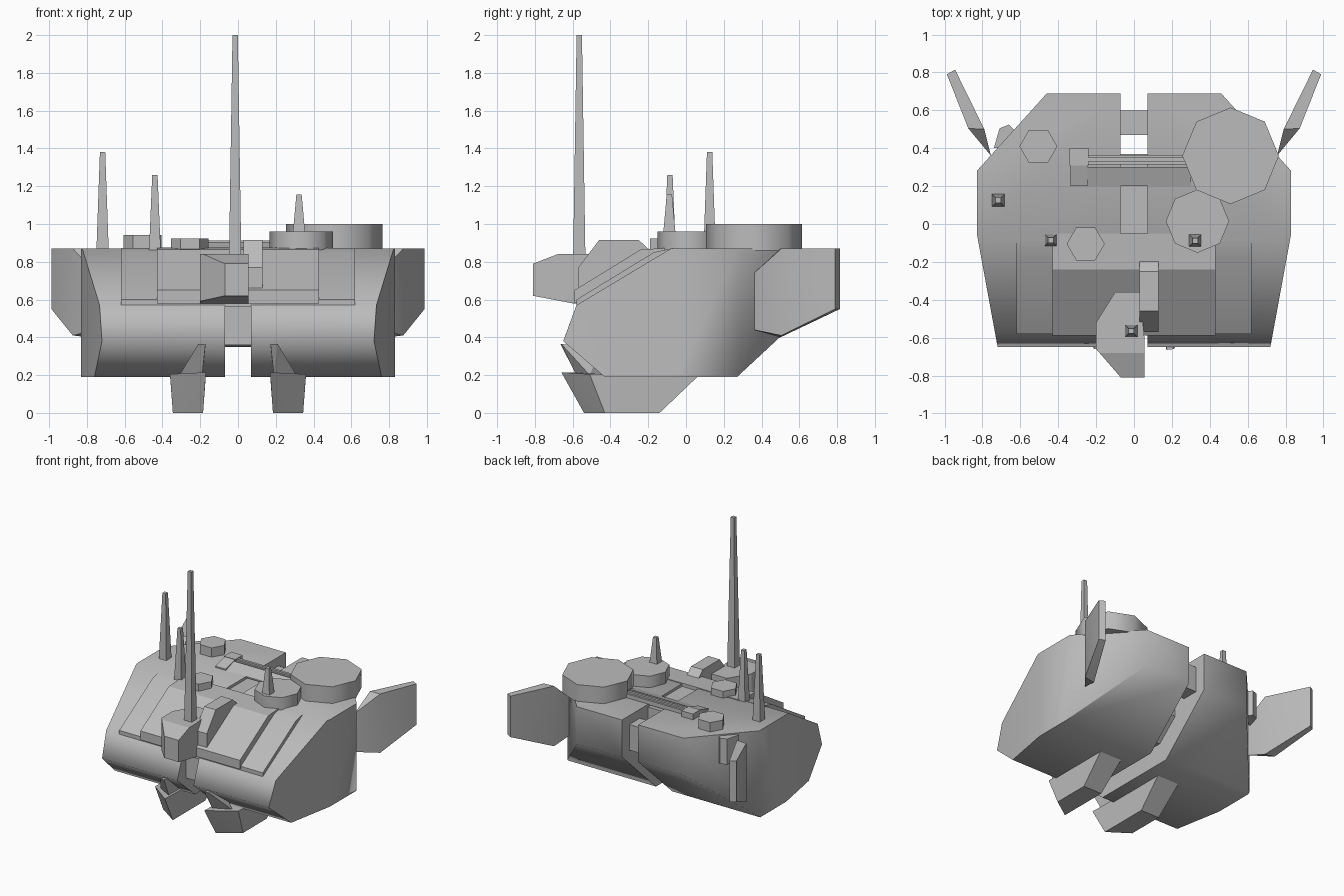
import bpy, bmesh, math
from mathutils import Vector

if "Cube" in bpy.data.objects:
    bpy.data.objects.remove(bpy.data.objects["Cube"])

grey = bpy.data.materials.new("plain_grey")
grey.use_nodes = True
grey.diffuse_color = (0.5, 0.5, 0.5, 1)
grey.node_tree.nodes["Principled BSDF"].inputs["Base Color"].default_value = (0.5, 0.5, 0.5, 1)


def hull_mesh(points):
    """Convex solid wrapped round the points, with flat areas merged."""
    bm = bmesh.new()
    for p in points:
        bm.verts.new(p)
    bmesh.ops.remove_doubles(bm, verts=bm.verts[:], dist=0.0005)
    bmesh.ops.convex_hull(bm, input=bm.verts[:])
    loose = [v for v in bm.verts if not v.link_faces]
    bmesh.ops.delete(bm, geom=loose, context='VERTS')
    bmesh.ops.dissolve_limit(bm, angle_limit=0.02, verts=bm.verts[:], edges=bm.edges[:])
    bmesh.ops.recalc_face_normals(bm, faces=bm.faces[:])
    return bm


def solid(name, points, smooth=30):
    bm = hull_mesh(points)
    mesh = bpy.data.meshes.new(name)
    bm.to_mesh(mesh)
    bm.free()
    mesh.materials.append(grey)
    obj = bpy.data.objects.new(name, mesh)
    bpy.context.collection.objects.link(obj)
    bpy.ops.object.select_all(action='DESELECT')
    obj.select_set(True)
    bpy.context.view_layer.objects.active = obj
    bpy.ops.object.shade_smooth_by_angle(angle=math.radians(smooth))
    return obj


def pair(name, points, smooth=30):
    for side, s in (("left", 1), ("right", -1)):
        solid(f"{side}_{name}", [(s * x, y, z) for x, y, z in points], smooth)


def cut_by_profile(points, profile):
    """Trim a solid by the edges of a clockwise (y, z) outline."""
    for a, b in zip(profile, profile[1:] + profile[:1]):
        bm = hull_mesh(points)
        bmesh.ops.bisect_plane(bm, geom=bm.verts[:] + bm.edges[:] + bm.faces[:],
                               plane_co=Vector((0, *a)),
                               plane_no=Vector((0, a[1] - b[1], b[0] - a[0])).normalized(),
                               clear_outer=True)
        points = [v.co.copy() for v in bm.verts]
        bm.free()
    return points


def plan(outline, z0, z1):
    return [(x, y, z) for x, y in outline for z in (z0, z1)]


def side(profile, x0, x1):
    return [(x, y, z) for y, z in profile for x in (x0, x1)]


def box(name, x, y, z):
    return solid(name, [(i, j, k) for i in x for j in y for k in z])


def ring(x, y, z, r, n, turn=0.0):
    return [(x + r * math.cos(turn + math.tau * i / n),
             y + r * math.sin(turn + math.tau * i / n), z) for i in range(n)]


# Two hull halves, split by a centre slot
half = [(0.07, -0.66), (0.72, -0.65), (0.83, -0.05), (0.83, 0.28), (0.46, 0.69), (0.07, 0.69)]
body = [(-0.65, 0.38), (-0.58, 0.57), (-0.08, 0.87), (0.69, 0.87),
        (0.69, 0.58), (0.27, 0.19), (-0.43, 0.19)]
pair("hull_half", cut_by_profile(plan(half, 0.1, 1), body), 72)

# Core and rear connector inside the slot
core = [(-0.54, 0.36), (-0.54, 0.57), (-0.08, 0.85), (0.37, 0.85), (0.37, 0.5), (0.2, 0.35)]
solid("centre_core", side(core, -0.08, 0.08))
box("rear_connector", (-0.08, 0.08), (0.47, 0.6), (0.6, 0.8))

# Layered armour on the sloping front
solid("outer_front_panel", side([(-0.58, 0.56), (-0.58, 0.6), (-0.17, 0.85), (-0.07, 0.872),
                                 (-0.07, 0.8)], -0.62, 0.62), 20)
solid("inner_front_panel", side([(-0.59, 0.58), (-0.59, 0.65), (-0.24, 0.865), (-0.05, 0.876),
                                 (-0.05, 0.8)], -0.43, 0.43), 20)
solid("front_ridge", side([(-0.57, 0.65), (-0.57, 0.77), (-0.46, 0.915), (-0.25, 0.915),
                           (-0.19, 0.86)], 0.03, 0.13), 20)

# Mast block at the nose
nose = [(-0.2, -0.66), (-0.07, -0.81), (0.055, -0.81), (0.055, -0.6),
        (0.03, -0.36), (-0.1, -0.36), (-0.2, -0.52)]
nose_side = [(-0.81, 0.62), (-0.81, 0.79), (-0.68, 0.84), (-0.36, 0.84), (-0.36, 0.58), (-0.6, 0.58)]
solid("mast_block", cut_by_profile(plan(nose, 0.5, 0.9), nose_side), 15)

# Drums and hatches on the roof
for name, x, y, z0, z1, r, n, turn in (
        ("large_drum", 0.51, 0.36, 0.86, 1.0, 0.255, 8, math.pi / 2),
        ("small_drum", 0.335, 0.015, 0.8, 0.96, 0.167, 8, math.pi / 2),
        ("rear_hatch", -0.505, 0.41, 0.85, 0.943, 0.1, 6, 0),
        ("front_hatch", -0.255, -0.105, 0.8, 0.923, 0.1, 6, 0)):
    solid(name, ring(x, y, z0, r, n, turn) + ring(x, y, z1, r, n, turn), 50)

# Tapered square aerials
for name, x, y, z0, z1 in (
        ("tall_mast", -0.015, -0.565, 0.82, 2.0),
        ("outer_aerial", -0.717, 0.125, 0.86, 1.38),
        ("front_aerial", -0.44, -0.085, 0.82, 1.26),
        ("drum_aerial", 0.323, -0.088, 0.95, 1.155)):
    solid(name, ring(x, y, z0, 0.046, 4, math.pi / 4) + ring(x, y, z1, 0.02, 4, math.pi / 4))

# Roof rail with its end blocks and ramp
box("roof_rail", (-0.25, 0.3), (0.315, 0.365), (0.865, 0.9))
box("rail_bar", (-0.25, 0.3), (0.33, 0.35), (0.89, 0.913))
box("rail_end_block", (-0.34, -0.24), (0.31, 0.4), (0.86, 0.915))
solid("rail_ramp", side([(0.2, 0.87), (0.3, 0.905), (0.3, 0.86), (0.2, 0.86)], -0.25, 0.3))
solid("end_block_ramp", side([(0.2, 0.86), (0.2, 0.88), (0.31, 0.912), (0.31, 0.86)], -0.335, -0.245))

# Swept side fins
pair("side_fin", [(0.755, 0.36, 0.44), (0.755, 0.36, 0.74),
                  (0.79, 0.5, 0.4), (0.79, 0.5, 0.87), (0.875, 0.505, 0.41), (0.875, 0.505, 0.87),
                  (0.945, 0.815, 0.55), (0.945, 0.815, 0.87), (0.988, 0.79, 0.55), (0.988, 0.79, 0.87)], 25)
solid("fin_bracket", plan([(-0.62, 0.48), (-0.64, 0.505), (-0.66, 0.525), (-0.71, 0.505), (-0.74, 0.4),
                           (-0.7, 0.4)], 0.66, 0.86))

# Feet with skewed toes
pair("foot", [(0.17, -0.66, 0.215), (0.36, -0.51, 0.205), (0.185, -0.54, 0), (0.345, -0.43, 0),
              (0.17, 0.07, 0.2), (0.36, 0.07, 0.2), (0.185, -0.14, 0), (0.345, -0.14, 0)], 20)

# Small horns above the feet
pair("horn", [(0.172, -0.665, 0.365), (0.21, -0.66, 0.365), (0.31, -0.51, 0.2),
              (0.19, -0.58, 0.2), (0.172, -0.45, 0.34), (0.19, -0.4, 0.2)], 20)
